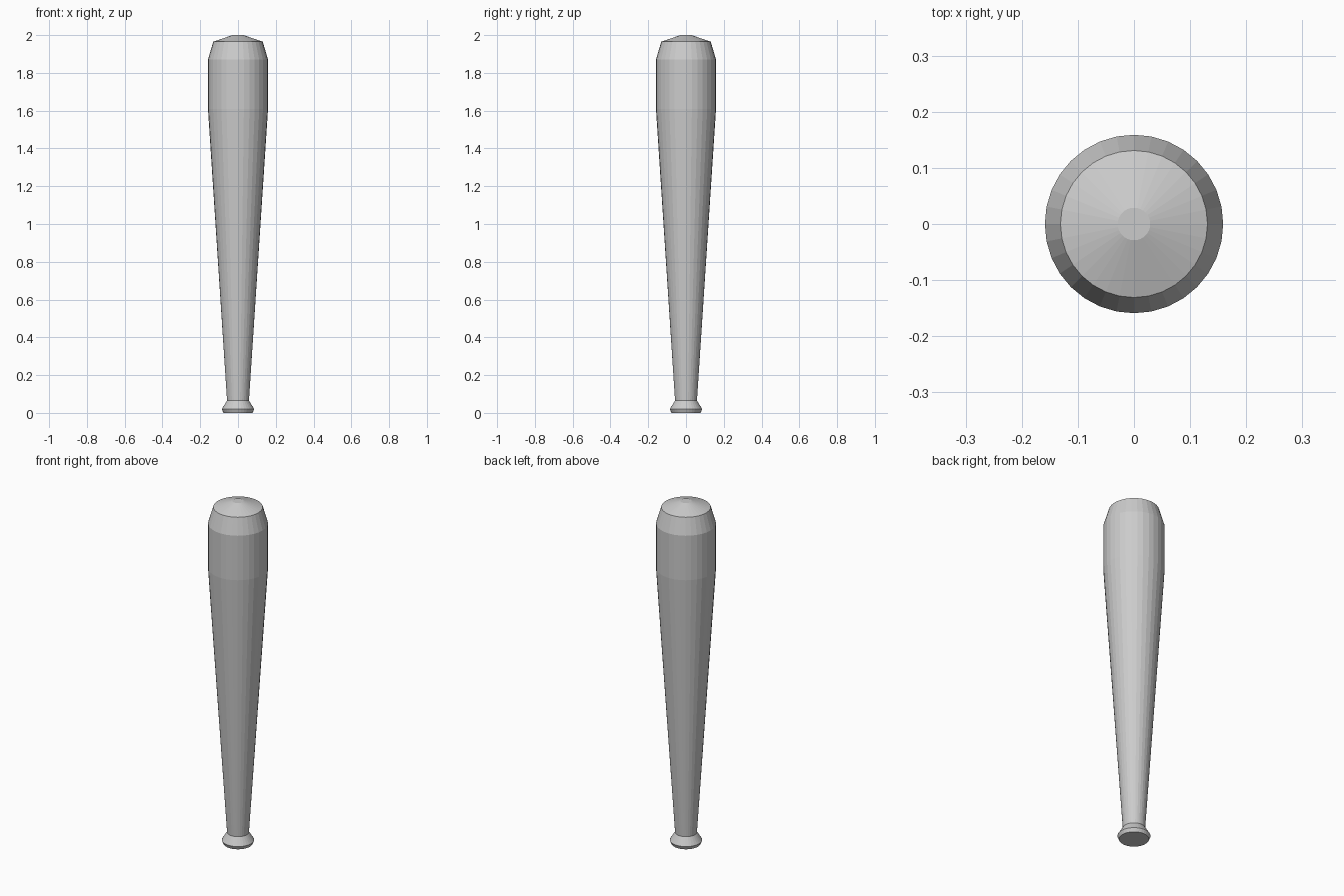
import bpy, bmesh, math

if "Cube" in bpy.data.objects:
    bpy.data.objects.remove(bpy.data.objects["Cube"])

SIDES = 32

# Profile (radius, height) from knob to rounded tip
profile = [(0.077, 0.0), (0.086, 0.02), (0.058, 0.065), (0.159, 1.61),
           (0.159, 1.87), (0.131, 1.965), (0.029, 2.0)]

bm = bmesh.new()
rings = []
for r, z in profile:
    rings.append([bm.verts.new((r * math.cos(2 * math.pi * i / SIDES),
                                r * math.sin(2 * math.pi * i / SIDES), z))
                  for i in range(SIDES)])

# Side walls
for lo, hi in zip(rings, rings[1:]):
    for i in range(SIDES):
        j = (i + 1) % SIDES
        bm.faces.new((lo[i], lo[j], hi[j], hi[i]))

# Flat end caps
bm.faces.new(rings[0][::-1])
bm.faces.new(rings[-1])

mesh = bpy.data.meshes.new("bat")
bm.to_mesh(mesh)
bm.free()
bat = bpy.data.objects.new("bat", mesh)
bpy.context.collection.objects.link(bat)
